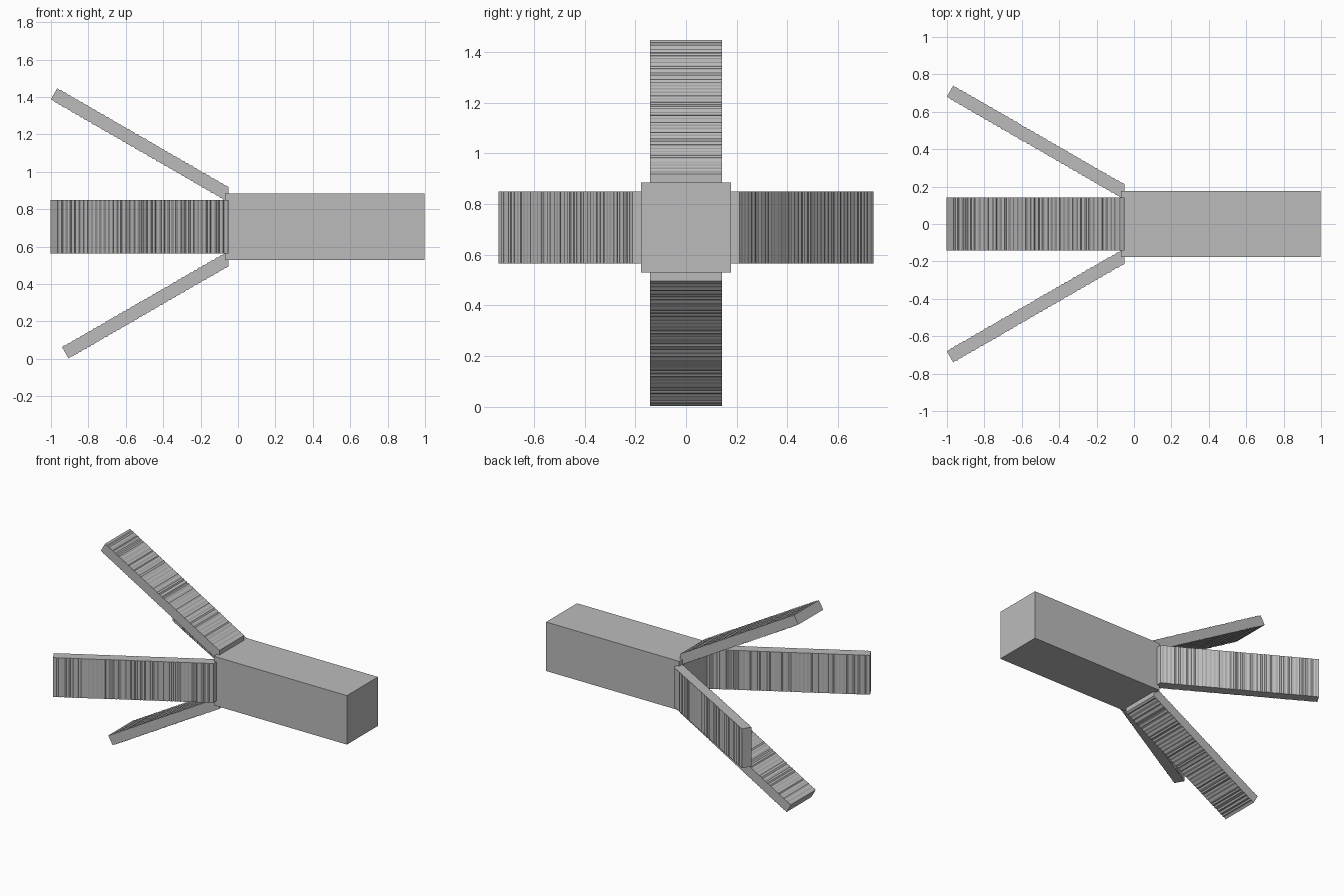
import bpy, bmesh, math, random
from mathutils import Vector, Matrix

cube = bpy.data.objects.get("Cube")
if cube:
    bpy.data.objects.remove(cube, do_unlink=True)

random.seed(4)
MID_Z = 0.707
grey = bpy.data.materials.new("plain_grey")
grey.use_nodes = True
colour = (0.5, 0.5, 0.5, 1)
grey.diffuse_color = colour
grey.node_tree.nodes["Principled BSDF"].inputs["Base Color"].default_value = colour


def finish(name, bm):
    bmesh.ops.recalc_face_normals(bm, faces=bm.faces)
    mesh = bpy.data.meshes.new(name)
    bm.to_mesh(mesh)
    bm.free()
    mesh.materials.append(grey)
    ob = bpy.data.objects.new(name, mesh)
    bpy.context.collection.objects.link(ob)
    return ob


def ridged_edge(start, end, normal, step=0.013, depth=0.003):
    """Straight edge broken into fine, uneven ridges."""
    count = int((end - start).length / step)
    points = [start]
    for i in range(1, count):
        t = (i + random.uniform(-0.3, 0.3)) / count
        side = depth if i % 2 else -depth
        points.append(start.lerp(end, t) + normal * side * random.uniform(0.3, 1))
    return points + [end]


def fin(name, turn, shorten=0.0):
    """Slanted slab profile in the x-z plane, extruded and turned about x."""
    angle = math.radians(30)
    along = Vector((-math.cos(angle), 0, math.sin(angle)))
    normal = Vector((math.sin(angle), 0, math.cos(angle)))
    thick, half_width = 0.07, 0.1425
    outer_root = Vector((-0.05, 0, 0.211))
    inner_root = outer_root - Vector((0, 0, thick / math.cos(angle)))
    outer_tip = outer_root + along * (1.058 - shorten)
    inner_tip = outer_tip - normal * thick
    profile = ridged_edge(outer_root, outer_tip, normal)
    profile += reversed(ridged_edge(inner_root, inner_tip, normal))
    bm = bmesh.new()
    face = bm.faces.new([bm.verts.new(p - Vector((0, half_width, 0))) for p in profile])
    extruded = bmesh.ops.extrude_face_region(bm, geom=[face], use_keep_orig=True)
    moved = [g for g in extruded["geom"] if isinstance(g, bmesh.types.BMVert)]
    bmesh.ops.translate(bm, verts=moved, vec=(0, 2 * half_width, 0))
    bm.transform(Matrix.Translation((0, 0, MID_Z)) @ Matrix.Rotation(math.radians(turn), 4, 'X'))
    return finish(name, bm)


# Square body
bm = bmesh.new()
bmesh.ops.create_cube(bm, size=1)
bm.transform(Matrix.Translation((0.464, 0, MID_Z)) @ Matrix.Diagonal((1.068, 0.355, 0.355, 1)))
finish("body", bm)

# Four spreading fins, the bottom one slightly shorter
for name, turn, shorten in (("top_fin", 0, 0), ("front_fin", 90, 0),
                            ("bottom_fin", 180, 0.07), ("back_fin", 270, 0)):
    fin(name, turn, shorten)
